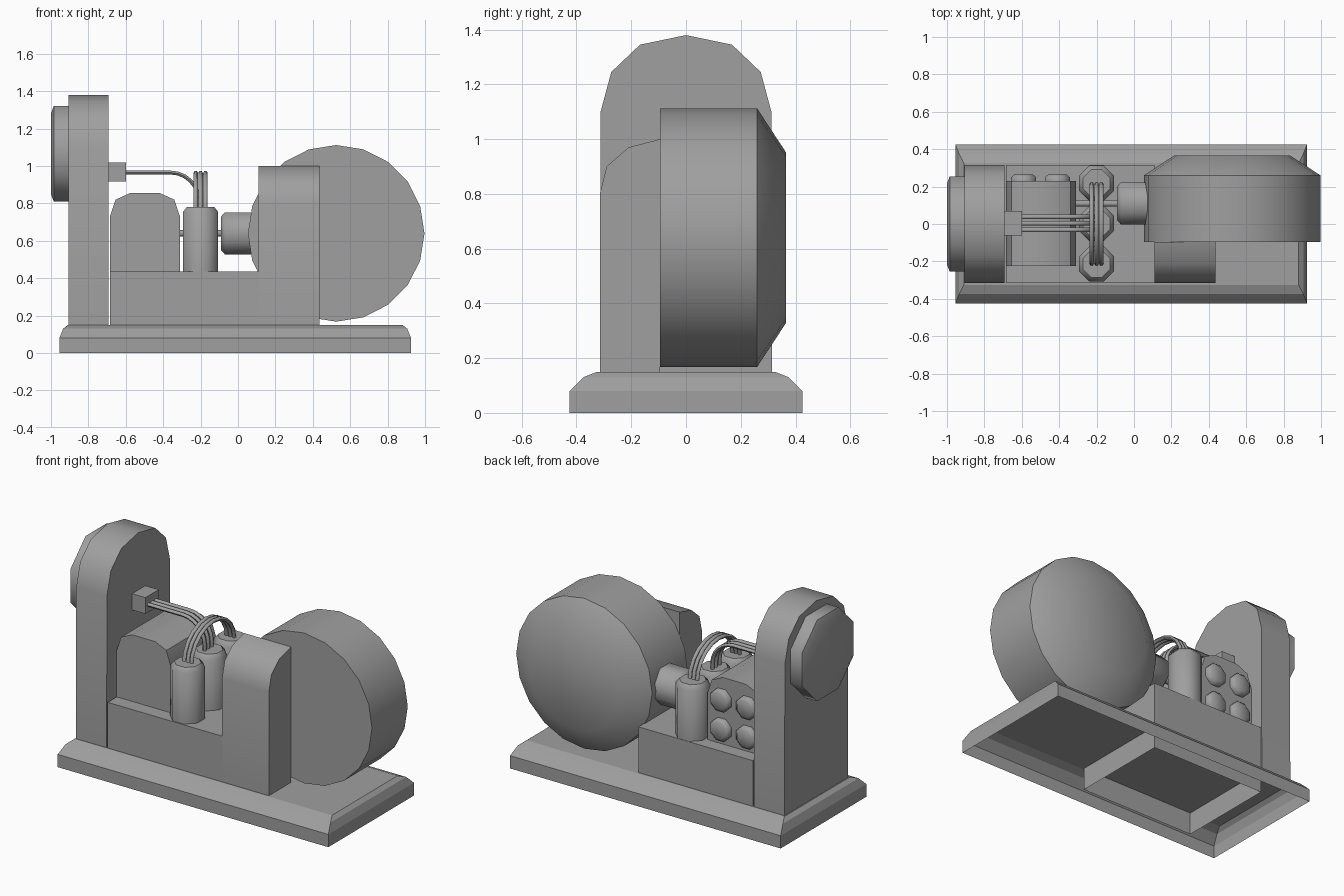
import bpy
import bmesh
import math
from mathutils import Vector

old = bpy.data.objects.get("Cube")
if old:
    bpy.data.objects.remove(old, do_unlink=True)

grey = bpy.data.materials.new("machine grey")
grey.use_nodes = True
GREY = (0.35, 0.35, 0.35, 1.0)
grey.diffuse_color = GREY
grey.node_tree.nodes["Principled BSDF"].inputs["Base Color"].default_value = GREY


def finish(obj, angle):
    obj.data.materials.append(grey)
    bpy.ops.object.select_all(action="DESELECT")
    obj.select_set(True)
    bpy.context.view_layer.objects.active = obj
    if angle:
        bpy.ops.object.shade_smooth_by_angle(angle=math.radians(angle))
    return obj


def loft(name, rings, angle=0, open_start=False):
    """Skin a list of equal-length closed rings and cap the ends."""
    bm = bmesh.new()
    loops = [[bm.verts.new(p) for p in ring] for ring in rings]
    n = len(loops[0])
    for a, b in zip(loops, loops[1:]):
        for i in range(n):
            j = (i + 1) % n
            bm.faces.new((a[i], a[j], b[j], b[i]))
    bm.faces.new(loops[-1])
    start = bm.faces.new(loops[0])
    bmesh.ops.recalc_face_normals(bm, faces=bm.faces)
    if open_start:
        bmesh.ops.delete(bm, geom=[start], context="FACES_ONLY")
    mesh = bpy.data.meshes.new(name)
    bm.to_mesh(mesh)
    bm.free()
    obj = bpy.data.objects.new(name, mesh)
    bpy.context.collection.objects.link(obj)
    return finish(obj, angle)


def place(axis, u, v, w):
    """Map profile coordinates u, v and depth w to a point."""
    return {"x": (w, u, v), "y": (u, w, v), "z": (u, v, w)}[axis]


def prism(name, axis, profile, start, end, angle=0, open_start=False):
    rings = [[place(axis, u, v, w) for u, v in profile] for w in (start, end)]
    return loft(name, rings, angle, open_start)


def rect(u0, u1, v0, v1):
    return [(u0, v0), (u1, v0), (u1, v1), (u0, v1)]


def turned(name, axis, u, v, steps, sides=8, turn=0.5):
    """Round part along an axis; steps are (radius, depth) pairs."""
    rings = []
    for r, w in steps:
        angles = [math.tau * (i + turn) / sides for i in range(sides)]
        rings.append([place(axis, u + r * math.cos(a), v + r * math.sin(a), w)
                      for a in angles])
    return loft(name, rings, 50)


def wire(name, points, radius=0.012):
    curve = bpy.data.curves.new(name, "CURVE")
    curve.dimensions = "3D"
    curve.bevel_depth = radius
    curve.bevel_resolution = 1
    curve.use_fill_caps = True
    spline = curve.splines.new("POLY")
    spline.points.add(len(points) - 1)
    for sp, p in zip(spline.points, points):
        sp.co = (*p, 1)
    obj = bpy.data.objects.new(name, curve)
    bpy.context.collection.objects.link(obj)
    bpy.ops.object.select_all(action="DESELECT")
    obj.select_set(True)
    bpy.context.view_layer.objects.active = obj
    bpy.ops.object.convert(target="MESH")
    return finish(bpy.context.view_layer.objects.active, 60)


# Hollow base tray with sloping shoulders, open underneath
base_rings = []
for z, dx, dy in ((0, 0, 0), (0.08, 0, 0), (0.13, 0.02, 0.05), (0.15, 0.045, 0.1)):
    corners = rect(-0.955 + dx, 0.925 - dx, -0.425 + dy, 0.425 - dy)
    base_rings.append([(x, y, z) for x, y in corners])
loft("base_tray", base_rings, 0, True)

# Machine bed, whose open skirt reaches down through the tray
prism("machine_bed", "z", rect(-0.685, 0.11, -0.315, 0.315), 0.01, 0.437, 0, True)

# Tall end plate with arched top
half = [(0.315, 0.15), (0.312, 1.1), (0.273, 1.245), (0.168, 1.345)]
arch = half + [(0, 1.38)] + [(-y, z) for y, z in reversed(half)]
prism("end_plate", "x", arch, -0.905, -0.692, 40)
turned("end_cap", "x", 0, 1.065,
       [(0.276, -0.905), (0.276, -0.985), (0.235, -1.0)])

# Front column beside the drum
column = [(-0.095, 0.15), (-0.315, 0.15), (-0.315, 0.8),
          (-0.29, 0.9), (-0.21, 0.97), (-0.095, 1.0)]
prism("drum_column", "x", column, 0.11, 0.435, 40)

# Drum with tapered back
turned("drum", "y", 0.525, 0.64,
       [(0.472, -0.095), (0.472, 0.26), (0.312, 0.365)], 20, 0)

# Shaft and hub between motor and drum
turned("drum_hub", "x", 0.11, 0.64,
       [(0.098, -0.09), (0.122, -0.07), (0.122, 0.1)])
turned("shaft", "x", 0.11, 0.64, [(0.018, -0.33), (0.018, -0.08)])

# Motor block with rounded shoulders
side = [(0.1875, 0.43), (0.1875, 0.73), (0.157, 0.82), (0.08, 0.855)]
hood = side + [(-x, z) for x, z in reversed(side)]
prism("motor_block", "y", [(x - 0.4975, z) for x, z in hood], -0.225, 0.23, 45)
for i, x in enumerate((-0.59, -0.41)):
    for j, z in enumerate((0.53, 0.715)):
        turned(f"motor_bolt_{i}_{j}", "y", x, z,
               [(0.072, 0.225), (0.072, 0.25), (0.053, 0.265)])

# Three upright canisters
for i, y in enumerate((-0.213, 0.003, 0.218)):
    turned(f"canister_{i}", "z", -0.2, y,
           [(0.102, 0.435), (0.102, 0.755), (0.078, 0.782)])

# Wire socket on the end plate
prism("wire_socket", "x", rect(-0.062, 0.07, 0.918, 1.02), -0.695, -0.6)

# Wire bundles: one arching over the canisters, one from the socket
STEPS = 10
for i in (-1, 0, 1):
    x = -0.2 + 0.026 * i
    arc = [math.pi * k / STEPS for k in range(STEPS + 1)]
    wire(f"arch_wire_{i + 1}",
         [(x, -0.213 * math.cos(a), 0.77 + 0.193 * math.sin(a)) for a in arc])
    y = 0.003 + 0.035 * i
    bend = [math.pi / 2 * k / 6 for k in range(7)]
    path = [(-0.61, y, 0.965)]
    path += [(-0.36 + 0.15 * math.sin(a), y, 0.815 + 0.15 * math.cos(a)) for a in bend]
    wire(f"socket_wire_{i + 1}", path + [(-0.21, y, 0.77)])
